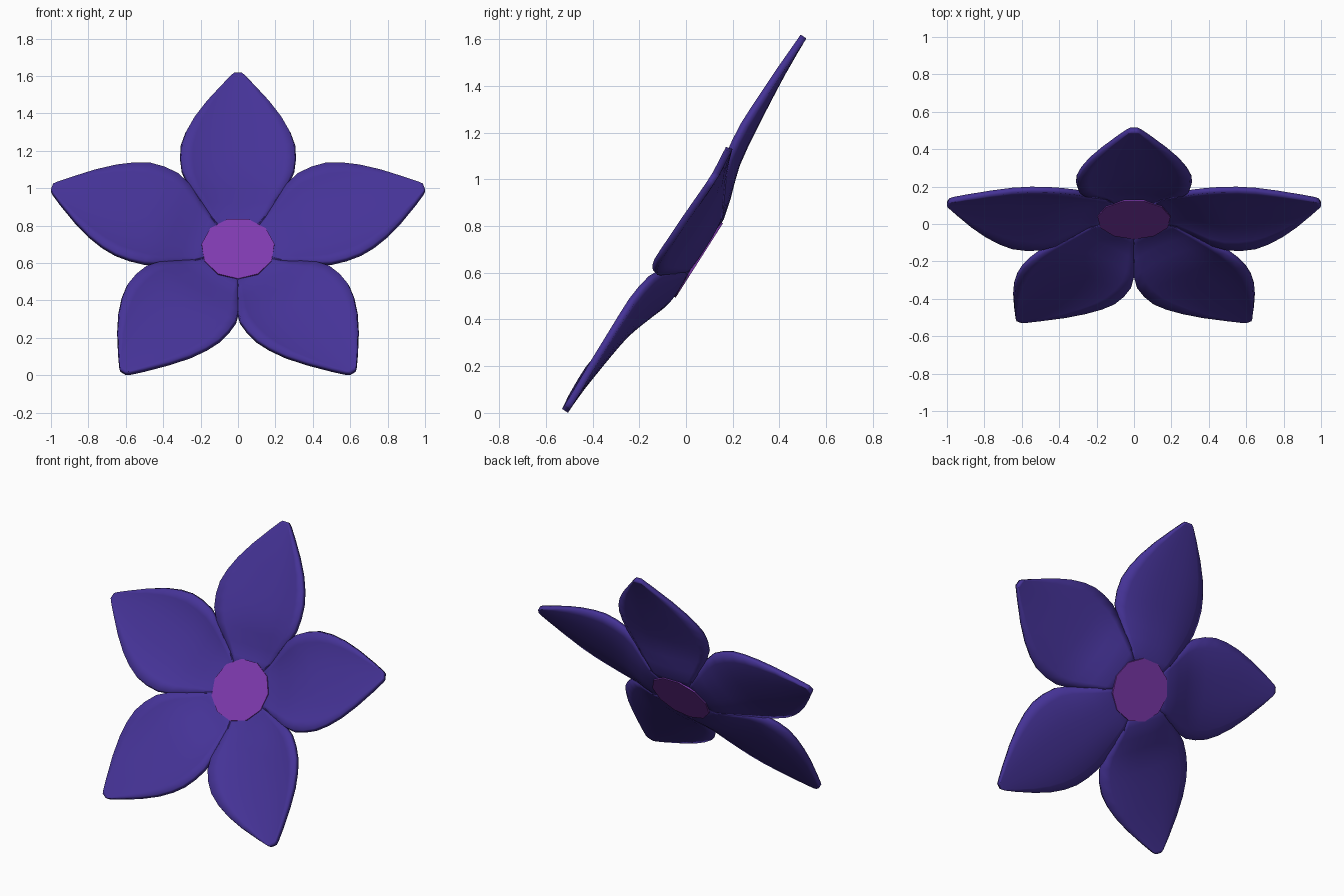
import bpy, bmesh
from math import radians, pi, sin, cos
from mathutils import Matrix

cube = bpy.data.objects.get("Cube")
if cube:
    bpy.data.objects.remove(cube, do_unlink=True)


def material(name, rgb):
    m = bpy.data.materials.new(name)
    m.use_nodes = True
    m.diffuse_color = (*rgb, 1)
    m.node_tree.nodes["Principled BSDF"].inputs["Base Color"].default_value = (*rgb, 1)
    return m


indigo = material("indigo_petal", (0.06, 0.033, 0.31))
violet = material("violet_centre", (0.21, 0.042, 0.43))

# The whole flower leans back, facing forward and up
FLOWER = Matrix.Translation((0, -0.054, 0.728)) @ Matrix.Rotation(radians(57.5), 4, 'X')


def add_object(name, bm, mat, matrix, smooth):
    bmesh.ops.recalc_face_normals(bm, faces=bm.faces)
    mesh = bpy.data.meshes.new(name)
    bm.to_mesh(mesh)
    bm.free()
    mesh.materials.append(mat)
    for p in mesh.polygons:
        p.use_smooth = smooth
    ob = bpy.data.objects.new(name, mesh)
    bpy.context.collection.objects.link(ob)
    ob.matrix_world = matrix
    return ob


# Petal stations: distance from centre, half width, depth, cupping of the rim
STATIONS = [
    (0.10, 0.08, -0.113, 0.0), (0.20, 0.15, -0.113, 0.01),
    (0.28, 0.207, -0.093, 0.03), (0.36, 0.264, -0.067, 0.045),
    (0.43, 0.296, -0.047, 0.045), (0.51, 0.306, -0.035, 0.045),
    (0.59, 0.302, -0.026, 0.043), (0.67, 0.278, -0.018, 0.035),
    (0.76, 0.235, -0.010, 0.025), (0.86, 0.17, -0.002, 0.015),
    (0.97, 0.085, 0.003, 0.005), (1.03, 0.035, 0.005, 0.0),
    (1.045, 0.018, 0.005, 0.0),
]
ACROSS = 10
THICK = 0.03


def make_petal(name, angle):
    bm = bmesh.new()
    rows = []
    for u, w, depth, cup in STATIONS:
        row = []
        for i in range(ACROSS + 1):
            s = 2 * i / ACROSS - 1
            row.append(bm.verts.new((s * w, u, depth + cup * abs(s) ** 2.5)))
        rows.append(row)
    for a, b in zip(rows, rows[1:]):
        for i in range(ACROSS):
            bm.faces.new((a[i], a[i + 1], b[i + 1], b[i]))
    ob = add_object(name, bm, indigo, FLOWER @ Matrix.Rotation(angle, 4, 'Z'), True)
    solid = ob.modifiers.new("thickness", 'SOLIDIFY')
    solid.thickness = THICK
    solid.offset = 0


names = ["top", "upper_right", "lower_right", "lower_left", "upper_left"]
for k, n in enumerate(names):
    make_petal(n + "_petal", k * 2 * pi / 5)

# Flat centre disc, showing on both faces of the flower
bm = bmesh.new()
SIDES = 11
ring = [bm.verts.new((0.197 * cos(a), 0.193 * sin(a), -0.134))
        for a in (-pi / 2 + 2 * pi * i / SIDES for i in range(SIDES))]
base = bm.faces.new(ring)
top = bmesh.ops.extrude_face_region(bm, geom=[base])
bmesh.ops.translate(bm, vec=(0, 0, 0.044),
                    verts=[v for v in top["geom"] if isinstance(v, bmesh.types.BMVert)])
add_object("centre_disc", bm, violet, FLOWER, False)
